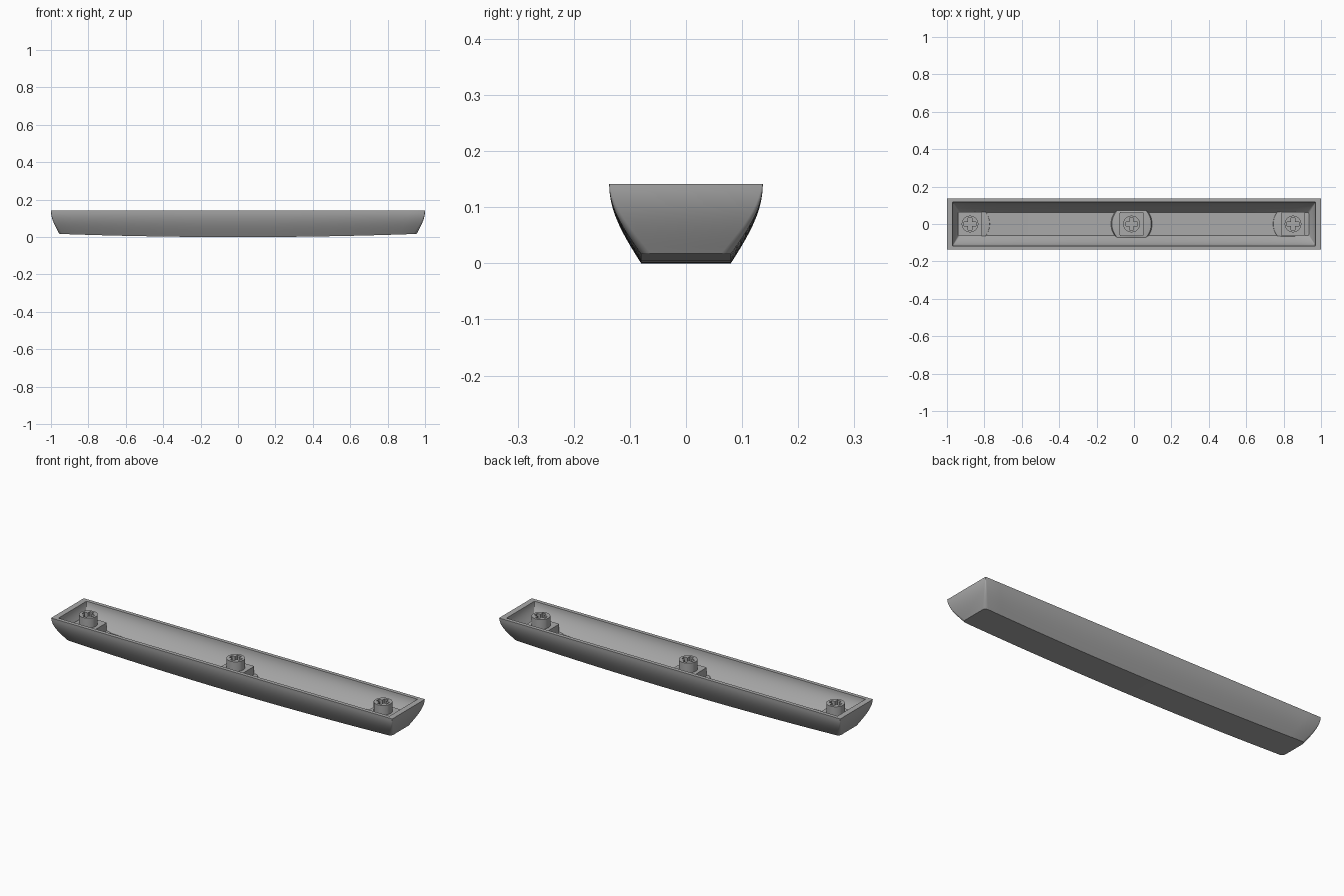
import bpy
import bmesh
import math

cube = bpy.data.objects.get("Cube")
if cube:
    bpy.data.objects.remove(cube)

TOP = 0.141       # rim height
SEGMENTS = 24     # divisions along the long sides
ARC = 4           # divisions of each vertical corner

grey = bpy.data.materials.new("plain grey")
grey.use_nodes = True
grey.diffuse_color = (0.4, 0.4, 0.4, 1)
grey.node_tree.nodes["Principled BSDF"].inputs["Base Color"].default_value = (0.4, 0.4, 0.4, 1)


def finish(name, bm):
    """Turn a bmesh into a smooth-shaded object with sharp edges kept."""
    bmesh.ops.recalc_face_normals(bm, faces=bm.faces)
    mesh = bpy.data.meshes.new(name)
    bm.to_mesh(mesh)
    bm.free()
    mesh.materials.append(grey)
    obj = bpy.data.objects.new(name, mesh)
    bpy.context.collection.objects.link(obj)
    bpy.ops.object.select_all(action="DESELECT")
    obj.select_set(True)
    bpy.context.view_layer.objects.active = obj
    bpy.ops.object.shade_smooth_by_angle(angle=math.radians(30))
    return obj


def bridge(bm, lower, upper):
    """Join two closed rings of equal length with quads."""
    n = len(lower)
    for i in range(n):
        j = (i + 1) % n
        bm.faces.new((lower[i], lower[j], upper[j], upper[i]))


def loft(bm, rings):
    loops = [[bm.verts.new(p) for p in ring] for ring in rings]
    for a, b in zip(loops, loops[1:]):
        bridge(bm, a, b)
    return loops


def bow(x):
    """Gentle lengthwise curve of the underside."""
    return 0.017 * (x / 0.955) ** 2


def tray_ring(hx, hy, radius, base, t):
    """Rounded rectangle at fraction t between the bowed base and the rim."""
    half = []
    for k in range(ARC + 1):
        a = math.pi / 2 * k / ARC
        half.append((-hx + radius * (1 - math.cos(a)), -hy + radius * (1 - math.sin(a))))
    right = [(-x, y) for x, y in reversed(half)]
    span = hx - radius
    middle = [(-span + 2 * span * k / SEGMENTS, -hy) for k in range(1, SEGMENTS)]
    half = half + middle + right
    outline = half + [(x, -y) for x, y in reversed(half)]
    ring = []
    for x, y in outline:
        z = base + bow(x)
        ring.append((x, y, z + (TOP - z) * t))
    return ring


def cap(bm, loop):
    """Close a tray ring with strips running across its width."""
    n = len(loop)
    for i in range(n // 2 - 1):
        bm.faces.new((loop[i], loop[i + 1], loop[n - 2 - i], loop[n - 1 - i]))


# Hollow tray: outer wall going up, rim, inner wall going down to the floor
steps = [k / 10 for k in range(11)]
rings = []
for t in steps:
    f = math.sin(math.pi / 2 * t)
    rings.append(tray_ring(0.955 + 0.045 * f, 0.08 + 0.057 * f, 0.002 + 0.016 * (1 - t), 0, t))
for t in reversed(steps):
    f = math.sin(math.pi / 2 * t)
    rings.append(tray_ring(0.935 + 0.035 * f, 0.062 + 0.055 * f, 0.002 + 0.006 * (1 - t), 0.03, t))
bm = bmesh.new()
loops = loft(bm, rings)
cap(bm, loops[0])
cap(bm, loops[-1])
finish("tray", bm)


def cross_outline(length, width):
    """Plus-shaped outline, one quarter repeated four times."""
    mid = (length + width) / 2
    quarter = [(length, 0), (length, width), (mid, width), (width, width), (width, mid), (width, length)]
    points = []
    for turn in range(4):
        points += quarter
        quarter = [(-y, x) for x, y in quarter]
    return points


def add_mount(name, cx):
    # Low round skirt, trimmed where it meets the tray walls
    bm = bmesh.new()
    rings = []
    for radius, z in ((0.11, 0.03), (0.105, 0.044), (0.06, 0.05)):
        ring = []
        for k in range(48):
            a = math.tau * k / 48
            x = max(-0.945, min(0.945, cx + radius * math.cos(a)))
            y = max(-0.076, min(0.076, radius * math.sin(a)))
            ring.append((x, y, z))
        rings.append(ring)
    loops = loft(bm, rings)
    bm.faces.new(loops[0])
    bm.faces.new(loops[-1])
    finish(name + "_skirt", bm)

    # Square block
    bm = bmesh.new()
    bmesh.ops.create_cube(bm, size=1)
    for v in bm.verts:
        v.co.x = cx + v.co.x * 0.128
        v.co.y *= 0.128
        v.co.z = 0.062 + v.co.z * 0.056
    upright = [e for e in bm.edges if abs(e.verts[0].co.z - e.verts[1].co.z) > 0.01]
    bmesh.ops.bevel(bm, geom=upright, offset=0.006, segments=2, affect="EDGES", profile=0.5)
    finish(name + "_block", bm)

    # Round stem with a plus-shaped socket
    cross = cross_outline(0.031, 0.011)
    circle = [(0.045 * x / math.hypot(x, y), 0.045 * y / math.hypot(x, y)) for x, y in cross]
    bm = bmesh.new()
    stack = ((circle, 0.06), (circle, TOP), (cross, TOP), (cross, 0.075))
    loops = loft(bm, [[(cx + x, y, z) for x, y in outline] for outline, z in stack])
    bm.faces.new(loops[0])
    bm.faces.new(loops[-1])
    finish(name + "_stem", bm)


for name, cx in (("right", -0.877), ("middle", -0.013), ("left", 0.85)):
    add_mount(name, cx)
